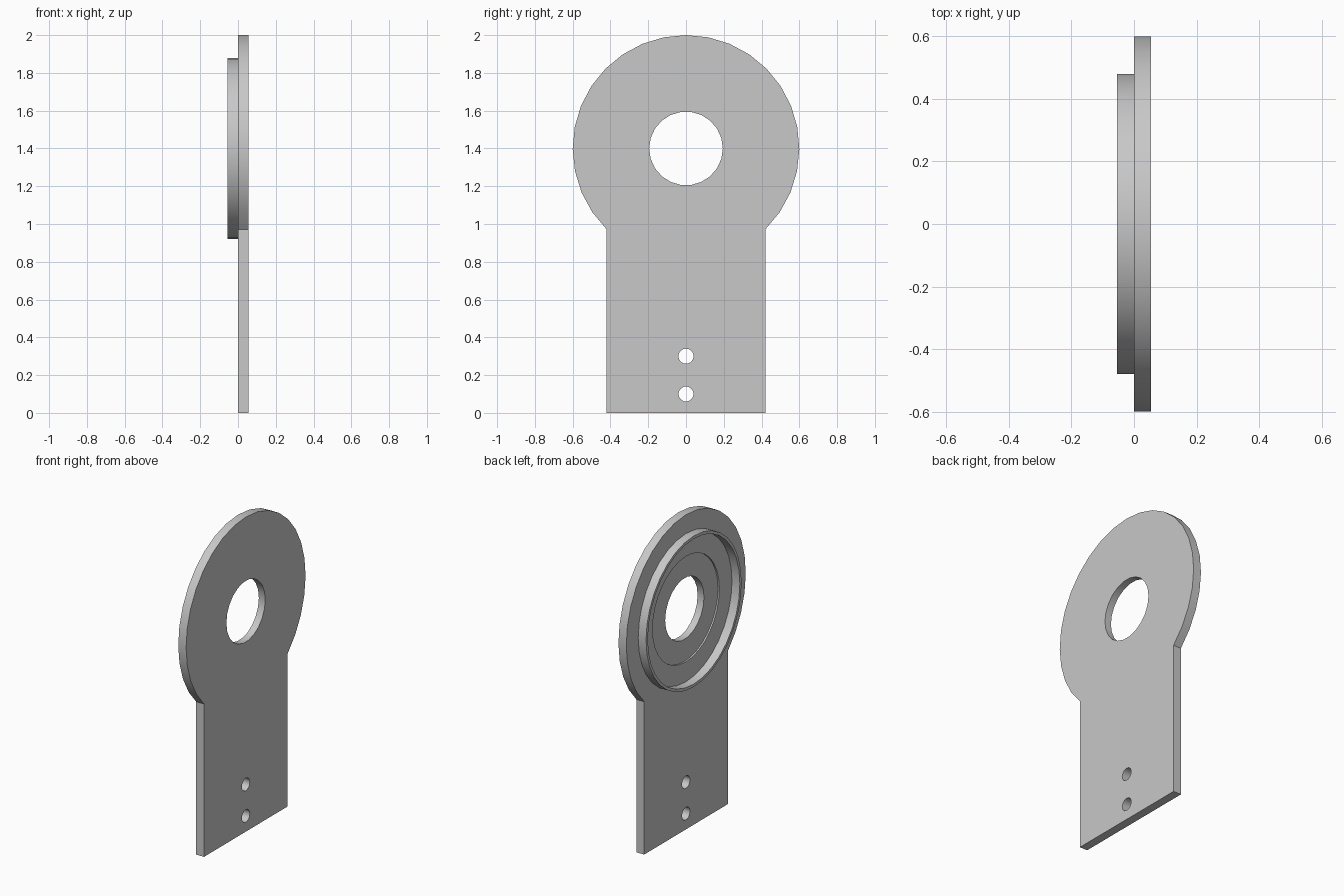
import bpy
import bmesh
from math import sin, cos, asin, pi, radians

cube = bpy.data.objects.get("Cube")
if cube:
    bpy.data.objects.remove(cube, do_unlink=True)

HALF = 0.055      # thickness of the plate, and of the rim
EYE_Z = 1.4       # height of the round head's centre
HEAD_R = 0.6
STEM_W = 0.42     # half width of the stem

grey = bpy.data.materials.new("plain grey")
grey.use_nodes = True
grey.diffuse_color = (0.58, 0.58, 0.58, 1)
grey.node_tree.nodes["Principled BSDF"].inputs["Base Color"].default_value = grey.diffuse_color


def extrude_profile(name, points, x0, x1):
    """Solid from a closed (y, z) outline, extruded along x."""
    bm = bmesh.new()
    face = bm.faces.new([bm.verts.new((x0, y, z)) for y, z in points])
    out = bmesh.ops.extrude_face_region(bm, geom=[face])
    moved = [v for v in out["geom"] if isinstance(v, bmesh.types.BMVert)]
    bmesh.ops.translate(bm, verts=moved, vec=(x1 - x0, 0, 0))
    bmesh.ops.recalc_face_normals(bm, faces=bm.faces)
    mesh = bpy.data.meshes.new(name)
    bm.to_mesh(mesh)
    bm.free()
    obj = bpy.data.objects.new(name, mesh)
    bpy.context.collection.objects.link(obj)
    mesh.materials.append(grey)
    return obj


def disc(name, radius, z, x0, x1, sides):
    ring = [2 * pi * i / sides for i in range(sides)]
    return extrude_profile(name, [(radius * cos(a), z + radius * sin(a)) for a in ring], x0, x1)


def cut(target, cutter):
    """Subtract the cutter, then remove it."""
    cutter.hide_render = True
    mod = target.modifiers.new("cut", "BOOLEAN")
    mod.operation = "DIFFERENCE"
    mod.solver = "EXACT"
    mod.object = cutter
    bpy.context.view_layer.objects.active = target
    bpy.ops.object.modifier_apply(modifier=mod.name)
    bpy.data.objects.remove(cutter, do_unlink=True)


# Plate: straight stem running into a round head
start = asin(STEM_W / HEAD_R) - pi / 2
steps = 24
sweep = pi - 2 * start
outline = [(-STEM_W, 0), (STEM_W, 0)]
for i in range(steps + 1):
    a = start + sweep * i / steps
    outline.append((HEAD_R * cos(a), EYE_Z + HEAD_R * sin(a)))
plate = extrude_profile("plate", outline, 0, HALF)

# Shallow round recess, centre hole and two bolt holes
cut(plate, disc("recess_cutter", 0.335, EYE_Z, -0.1, 0.01, 32))
cut(plate, disc("centre_cutter", 0.195, EYE_Z, -0.1, 0.1, 22))
for z in (0.1, 0.3):
    cut(plate, disc("bolt_cutter", 0.04, z, -0.1, 0.1, 16))

# Thin raised rim on one side of the head
rim = disc("rim", 0.48, EYE_Z, -HALF, 0, 32)
cut(rim, disc("rim_cutter", 0.462, EYE_Z, -0.1, 0.1, 32))

# Smooth the round walls, keep the edges crisp
for obj in (plate, rim):
    bpy.ops.object.select_all(action="DESELECT")
    obj.select_set(True)
    bpy.context.view_layer.objects.active = obj
    bpy.ops.object.shade_smooth_by_angle(angle=radians(30))
